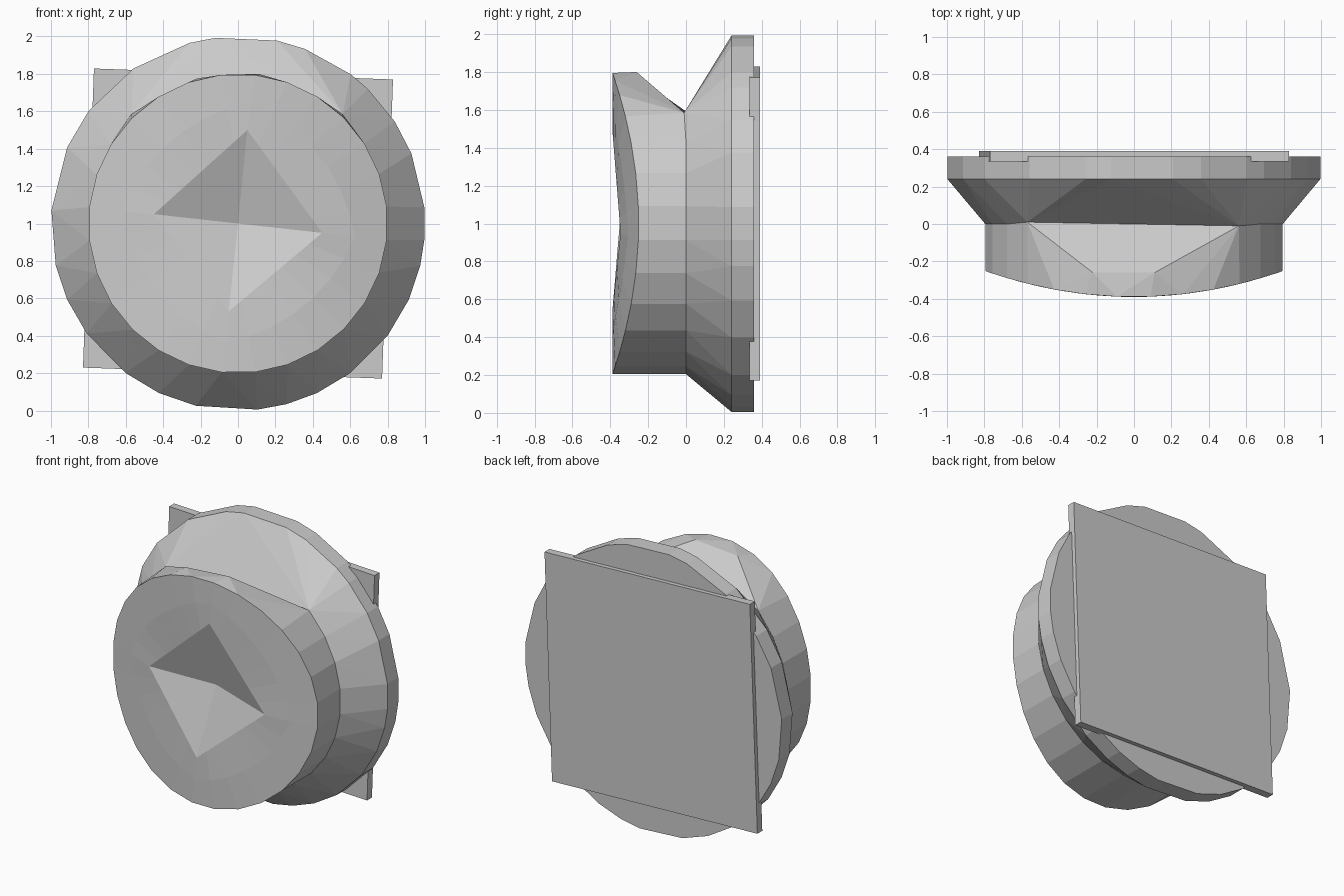
import bpy, bmesh
from math import sin, cos, pi, radians, degrees
from mathutils import Matrix

if "Cube" in bpy.data.objects:
    bpy.data.objects.remove(bpy.data.objects["Cube"])

CZ = 1.0      # height of the disc axis
N = 28        # sides of the front drum
R = 0.8       # drum radius
START = -6.3  # first drum vertex lines up with the dent corner


def finish(bm, name):
    bmesh.ops.recalc_face_normals(bm, faces=bm.faces)
    mesh = bpy.data.meshes.new(name)
    bm.to_mesh(mesh)
    bm.free()
    obj = bpy.data.objects.new(name, mesh)
    bpy.context.collection.objects.link(obj)
    return obj


def front_y(x):
    # front cap bulges around the vertical axis
    return -0.39 + 0.14 * (x / R) ** 2


bm = bmesh.new()


def vert(x, y, z):
    return bm.verts.new((x, y, z + CZ))


def bridge(a, b):
    for i in range(len(a)):
        j = (i + 1) % len(a)
        bm.faces.new((a[i], a[j], b[j], b[i]))


angles = [START + 360 * k / N for k in range(N)]

# Front cap: diamond dent, middle ring, rim
corners = [(0.45, -0.05), (0.05, 0.50), (-0.45, 0.05), (-0.05, -0.47)]
dent, middle, rim = [], [], []
for k, deg in enumerate(angles):
    q, t = divmod(k, N // 4)
    t /= N // 4
    (x0, z0), (x1, z1) = corners[q], corners[(q + 1) % 4]
    dx, dz = x0 + (x1 - x0) * t, z0 + (z1 - z0) * t
    dy = front_y(x0) + (front_y(x1) - front_y(x0)) * t
    rx, rz = R * cos(radians(deg)), R * sin(radians(deg))
    mx, mz = (dx + rx) / 2, (dz + rz) / 2
    dent.append(vert(dx, dy, dz))
    middle.append(vert(mx, front_y(mx), mz))
    rim.append(vert(rx, front_y(rx), rz))
bridge(dent, middle)
bridge(middle, rim)
apex = vert(0, -0.24, 0)
for i in range(N):
    bm.faces.new((dent[i], dent[(i + 1) % N], apex))

# Drum side, with the waist ring left open across the top (k 4 to 11)
order = list(range(11, N)) + list(range(0, 5))
waist = {k: vert(R * cos(radians(angles[k])), 0.0, R * sin(radians(angles[k]))) for k in order}
waist[4].co = (0.56, -0.01, 1.585)
waist[11].co = (-0.57, 0.01, 1.585)
for a, b in zip(order, order[1:]):
    bm.faces.new((rim[a], rim[b], waist[b], waist[a]))

# Notched top of the drum, falling to a straight chord
right, left = waist[4], waist[11]
top_r, top_l = vert(0.11, -0.26, 0.80), vert(-0.22, -0.26, 0.775)
for hub, first, last in ((right, 4, 6), (top_r, 6, 8), (top_l, 8, 10), (left, 10, 11)):
    for k in range(first, last):
        bm.faces.new((hub, rim[k], rim[k + 1]))
for tri in ((right, rim[6], top_r), (top_r, rim[8], top_l), (top_l, rim[10], left)):
    bm.faces.new(tri)
bm.faces.new((right, top_r, top_l, left))

# Flared back disc with irregular sides
outer_deg = [-5, 5, 22, 33, 46, 53, 69, 78, 97, 105, 124, 143, 156, 176, 193, 204,
             216, 233, 245, 257, 276, 285, 295, 307, 323, 336, 347]
flare = [vert(cos(radians(d)), 0.24, sin(radians(d))) for d in outer_deg]
edge = [vert(cos(radians(d)), 0.36, sin(radians(d))) for d in outer_deg]
bridge(flare, edge)
bm.faces.new(edge)

# Stitch the waist ring to the flare by angle
inner = [(angles[k], waist[k]) for k in sorted(waist)]
outer = list(zip(outer_deg, flare))
inner.append((inner[0][0] + 360, inner[0][1]))
outer.append((outer[0][0] + 360, outer[0][1]))
i = j = 0
while i < len(inner) - 1 or j < len(outer) - 1:
    mid_in = inner[i][0] + inner[i + 1][0] if i < len(inner) - 1 else 1e9
    mid_out = outer[j][0] + outer[j + 1][0] if j < len(outer) - 1 else 1e9
    if mid_in < mid_out:
        bm.faces.new((inner[i][1], inner[i + 1][1], outer[j][1]))
        i += 1
    else:
        bm.faces.new((inner[i][1], outer[j + 1][1], outer[j][1]))
        j += 1
finish(bm, "disc_body")

# Square back plate, slightly turned
bm = bmesh.new()
bmesh.ops.create_cube(bm, size=1.0, matrix=Matrix.Translation((0, 0.3625, CZ))
                      @ Matrix.Rotation(radians(2.1), 4, 'Y')
                      @ Matrix.Diagonal((1.6, 0.055, 1.6, 1)))
finish(bm, "back_plate")
